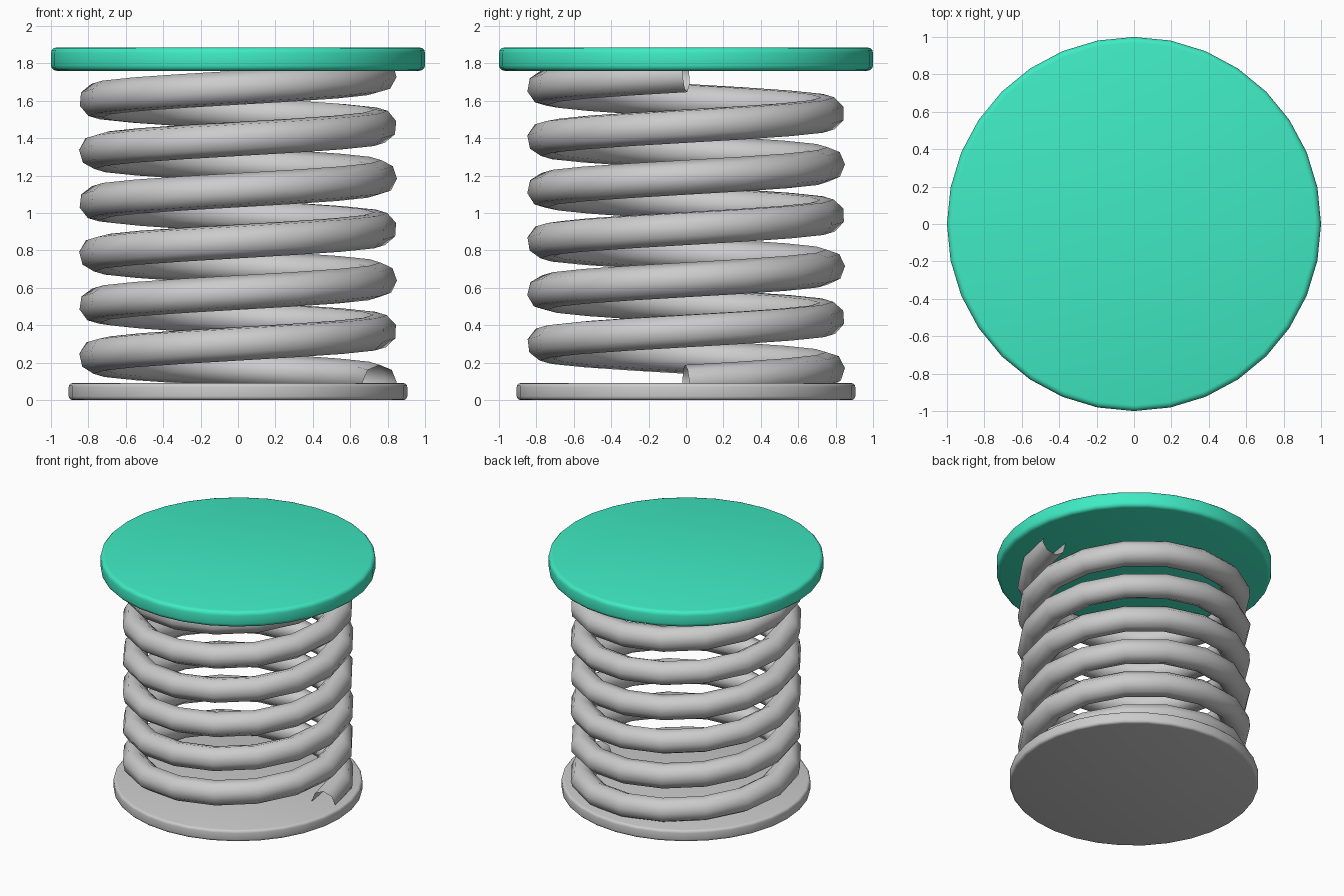
import bpy
from math import sin, cos, pi, radians

if "Cube" in bpy.data.objects:
    bpy.data.objects.remove(bpy.data.objects["Cube"])


def disc(name, radius, z0, z1, bevel, color=None):
    bpy.ops.mesh.primitive_cylinder_add(vertices=32, radius=radius, depth=z1 - z0,
                                        location=(0, 0, (z0 + z1) / 2))
    ob = bpy.context.object
    ob.name = name
    mod = ob.modifiers.new("rounded_rim", 'BEVEL')
    mod.width = bevel
    mod.segments = 3
    mod.limit_method = 'ANGLE'
    mod.angle_limit = radians(40)
    bpy.ops.object.modifier_apply(modifier=mod.name)
    bpy.ops.object.shade_smooth_by_angle(angle=radians(35))
    if color:
        mat = bpy.data.materials.new(name + "_color")
        mat.diffuse_color = color
        mat.use_nodes = True
        mat.node_tree.nodes["Principled BSDF"].inputs["Base Color"].default_value = mat.diffuse_color
        ob.data.materials.append(mat)
    return ob


# Base plate and the larger coloured top pad
disc("base_plate", 0.905, 0.0, 0.09, 0.02)
disc("top_pad", 1.0, 1.76, 1.885, 0.03, (0.05, 0.83, 0.55, 1))

# Coil spring: open-ended round wire swept along a six-turn helix
TURNS, STEPS, RADIUS, WIRE = 6, 16, 0.757, 0.093
Z_START, Z_END = 0.095, 1.738
curve = bpy.data.curves.new("coil_spring", 'CURVE')
curve.dimensions = '3D'
curve.bevel_depth = WIRE
curve.bevel_resolution = 2
spline = curve.splines.new('POLY')
count = TURNS * STEPS
spline.points.add(count)
for i, p in enumerate(spline.points):
    a = 2 * pi * i / STEPS
    p.co = (RADIUS * cos(a), RADIUS * sin(a), Z_START + (Z_END - Z_START) * i / count, 1)
spline.use_smooth = True
spring = bpy.data.objects.new("coil_spring", curve)
bpy.context.collection.objects.link(spring)

# Turn the swept wire into a smooth mesh
bpy.ops.object.select_all(action='DESELECT')
spring.select_set(True)
bpy.context.view_layer.objects.active = spring
bpy.ops.object.convert(target='MESH')
bpy.ops.object.shade_smooth()
